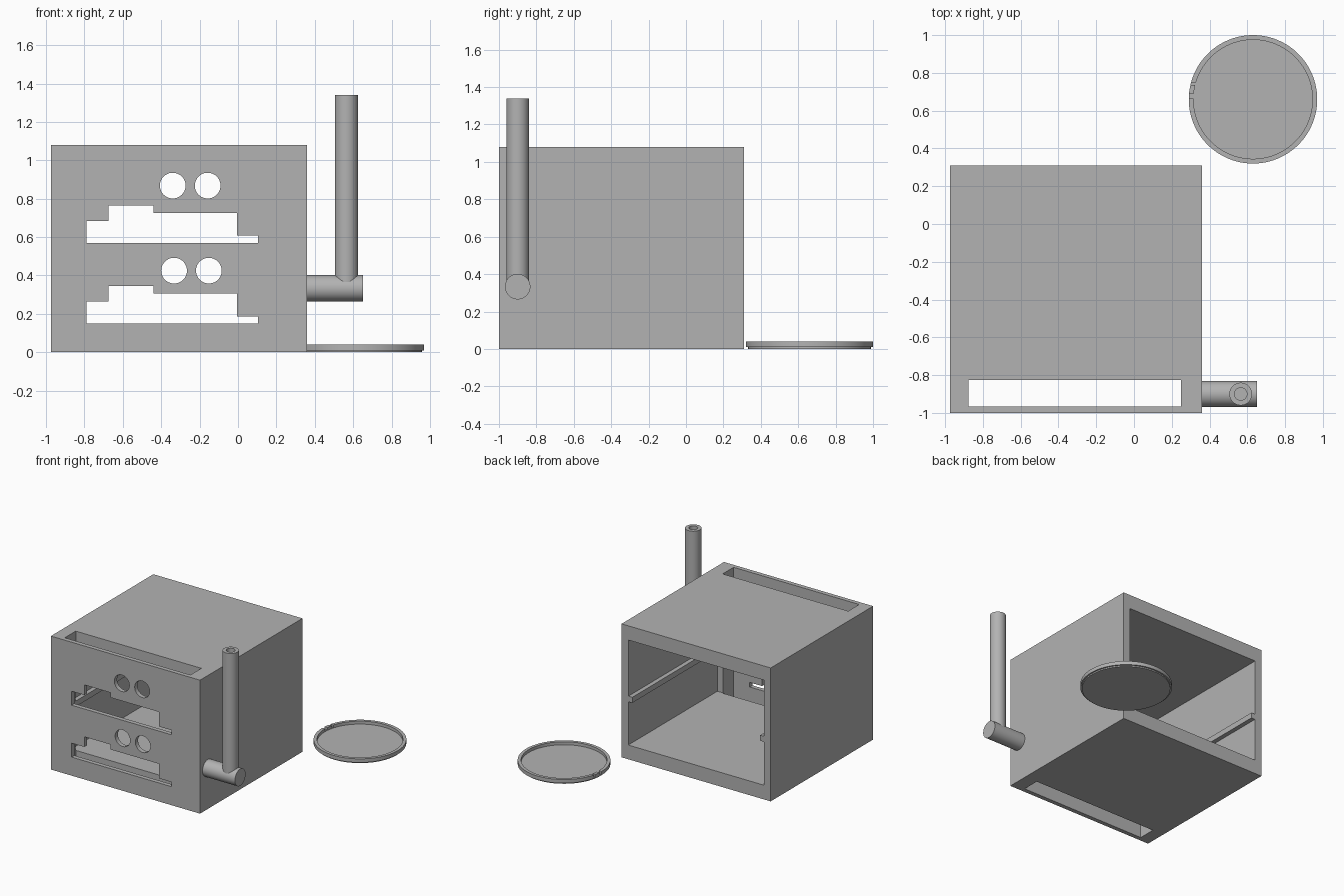
import bpy, bmesh, math
from mathutils import Matrix, Vector

if "Cube" in bpy.data.objects:
    bpy.data.objects.remove(bpy.data.objects["Cube"])

grey = bpy.data.materials.new("plain grey")
grey.diffuse_color = (0.45, 0.45, 0.45, 1)
grey.use_nodes = True
grey.node_tree.nodes["Principled BSDF"].inputs["Base Color"].default_value = grey.diffuse_color


def finish(name, bm):
    bmesh.ops.recalc_face_normals(bm, faces=bm.faces)
    me = bpy.data.meshes.new(name)
    bm.to_mesh(me)
    bm.free()
    me.materials.append(grey)
    ob = bpy.data.objects.new(name, me)
    bpy.context.collection.objects.link(ob)
    return ob


def box(name, x0, x1, y0, y1, z0, z1):
    bm = bmesh.new()
    size = Matrix.Diagonal((x1 - x0, y1 - y0, z1 - z0, 1))
    mid = Matrix.Translation(((x0 + x1) / 2, (y0 + y1) / 2, (z0 + z1) / 2))
    bmesh.ops.create_cube(bm, size=1, matrix=mid @ size)
    return finish(name, bm)


def prism(name, points, y0, y1):
    """Extrude an x/z outline along y."""
    bm = bmesh.new()
    face = bm.faces.new([bm.verts.new((x, y0, z)) for x, z in points])
    ext = bmesh.ops.extrude_face_region(bm, geom=[face])
    verts = [v for v in ext["geom"] if isinstance(v, bmesh.types.BMVert)]
    bmesh.ops.translate(bm, verts=verts, vec=(0, y1 - y0, 0))
    return finish(name, bm)


def lathe(name, profile, place, segments=64):
    """Spin a radius/height profile around z, then place it."""
    bm = bmesh.new()
    vs = [bm.verts.new((r, 0, z)) for r, z in profile]
    edges = [bm.edges.new(p) for p in zip(vs, vs[1:])]
    bmesh.ops.spin(bm, geom=vs + edges, cent=(0, 0, 0), axis=(0, 0, 1),
                   angle=2 * math.pi, steps=segments)
    bmesh.ops.remove_doubles(bm, verts=bm.verts, dist=1e-5)
    bmesh.ops.transform(bm, matrix=place, verts=bm.verts)
    return finish(name, bm)


def activate(ob):
    bpy.ops.object.select_all(action='DESELECT')
    ob.select_set(True)
    bpy.context.view_layer.objects.active = ob


def cut(ob, cutters):
    for c in cutters:
        mod = ob.modifiers.new("cut", 'BOOLEAN')
        mod.operation, mod.solver, mod.object = 'DIFFERENCE', 'EXACT', c
        activate(ob)
        bpy.ops.object.modifier_apply(modifier=mod.name)
        bpy.data.objects.remove(c)


def smooth(ob):
    activate(ob)
    bpy.ops.object.shade_smooth_by_angle(angle=math.radians(30))


# Housing: open back, slot running through top and bottom behind the front plate
housing = box("housing", -0.975, 0.36, -1.0, 0.31, 0, 1.08)
cutters = [box("cavity", -0.915, 0.30, -0.83, 0.5, 0.115, 0.965),
           box("slot", -0.875, 0.25, -0.965, -0.825, -0.2, 1.3)]

# Front openings: two stepped windows, each with a pair of round holes above
step = [(-.79, .15), (-.79, .263), (-.675, .263), (-.675, .345), (-.44, .345),
        (-.44, .305), (-.005, .305), (-.005, .187), (.105, .187), (.105, .15)]
for lift, hole_x, hole_z in ((0, (-.333, -.152), .425), (.42, (-.34, -.158), .868)):
    cutters.append(prism("window", [(x, z + lift) for x, z in step], -1.1, -0.9))
    for hx in hole_x:
        ring = [(hx + .067 * math.cos(i * math.pi / 24),
                 hole_z + .067 * math.sin(i * math.pi / 24)) for i in range(48)]
        cutters.append(prism("hole", ring, -1.1, -0.9))
cut(housing, cutters)

# Shelf rails on both inner side walls
box("rail_left", -0.93, -0.88, -0.825, 0.308, 0.465, 0.51)
box("rail_right", 0.265, 0.315, -0.825, 0.308, 0.465, 0.51)

# Crank: stub axle on the side and a hollow upright handle
axle = lathe("crank_axle", [(0, 0), (.068, 0), (.068, .335), (0, .335)],
             Matrix.Translation((.315, -.90, .333)) @ Matrix.Rotation(math.pi / 2, 4, 'Y'))
smooth(axle)
handle = lathe("crank_handle", [(0, .34), (.06, .34), (.06, 1.34), (.033, 1.34),
                                (.033, .42), (0, .42)], Matrix.Translation((.565, -.90, 0)))
smooth(handle)

# Loose round lid with raised rim, stepped underside and two small rim notches
lid = lathe("lid", [(0, 0), (.328, 0), (.328, .01), (.34, .01), (.34, .04),
                    (.315, .04), (.315, .016), (0, .016)],
            Matrix.Translation((.63, .66, 0)), 96)
cut(lid, [box("notch", .25, .325, .665, .69, .022, .1),
          box("notch", .25, .335, .735, .75, .022, .1)])
smooth(lid)
